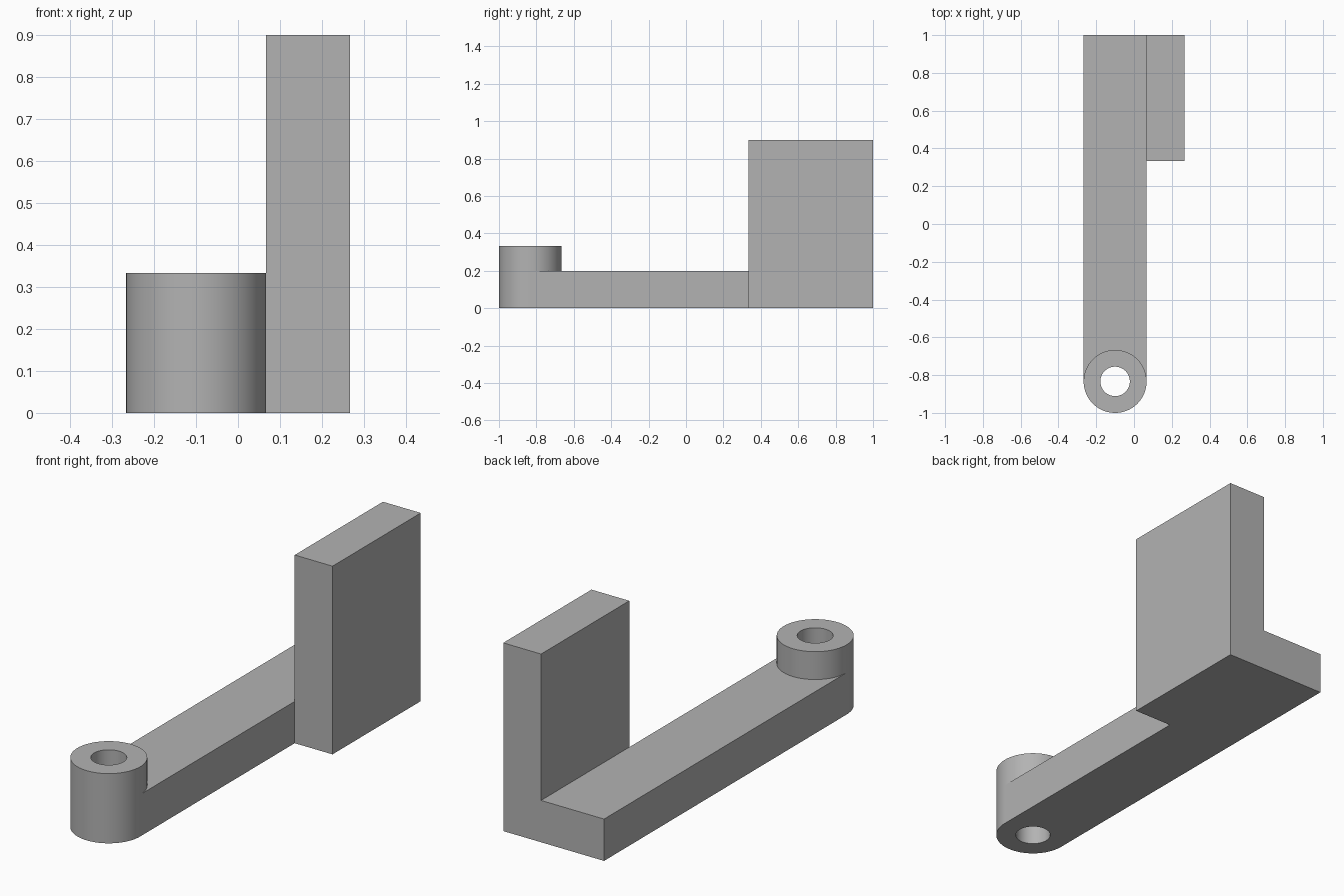
import bpy, bmesh
from math import pi, cos, sin
from mathutils import Vector

if "Cube" in bpy.data.objects:
    bpy.data.objects.remove(bpy.data.objects["Cube"], do_unlink=True)

grey = bpy.data.materials.new("plain grey")
grey.use_nodes = True
grey.diffuse_color = (0.45, 0.45, 0.45, 1)
grey.node_tree.nodes["Principled BSDF"].inputs["Base Color"].default_value = grey.diffuse_color

RADIUS, BORE, SEGMENTS = 1 / 6, 0.078, 96
PIVOT = Vector((-0.1, RADIUS - 1, 0))
LEFT, RIGHT = PIVOT.x - RADIUS, PIVOT.x + RADIUS


def finish(name, bm):
    bmesh.ops.recalc_face_normals(bm, faces=bm.faces)
    mesh = bpy.data.meshes.new(name)
    bm.to_mesh(mesh)
    bm.free()
    mesh.materials.append(grey)
    obj = bpy.data.objects.new(name, mesh)
    bpy.context.collection.objects.link(obj)
    bpy.ops.object.select_all(action="DESELECT")
    obj.select_set(True)
    bpy.context.view_layer.objects.active = obj
    bpy.ops.object.shade_smooth_by_angle(angle=pi / 6)
    return obj


def extruded(name, outline, height):
    bm = bmesh.new()
    face = bm.faces.new([bm.verts.new((x, y, 0)) for x, y in outline])
    new = bmesh.ops.extrude_face_region(bm, geom=[face])["geom"]
    top = [v for v in new if isinstance(v, bmesh.types.BMVert)]
    bmesh.ops.translate(bm, verts=top, vec=(0, 0, height))
    return finish(name, bm)


# Flat arm, its front end scooped to fit round the boss
half = SEGMENTS // 2
scoop = [(PIVOT.x + RADIUS * cos(pi * i / half), PIVOT.y + RADIUS * sin(pi * i / half))
         for i in range(half + 1)]
extruded("arm", scoop + [(LEFT, 1), (RIGHT, 1)], 0.2)

# Upright plate along the arm's left edge
outer = RIGHT + 0.2
extruded("upright_plate", [(RIGHT, 1 / 3), (outer, 1 / 3), (outer, 1), (RIGHT, 1)], 0.9)

# Bored boss, a rectangular section spun round the pivot
bm = bmesh.new()
height = 1 / 3
section = [bm.verts.new(PIVOT + Vector((r, 0, z)))
           for r, z in ((BORE, 0), (RADIUS, 0), (RADIUS, height), (BORE, height))]
edges = [bm.edges.new((section[i - 1], section[i])) for i in range(4)]
bmesh.ops.spin(bm, geom=section + edges, cent=PIVOT, axis=(0, 0, 1),
               angle=2 * pi, steps=SEGMENTS)
bmesh.ops.remove_doubles(bm, verts=bm.verts, dist=0.0001)
finish("bored_boss", bm)
